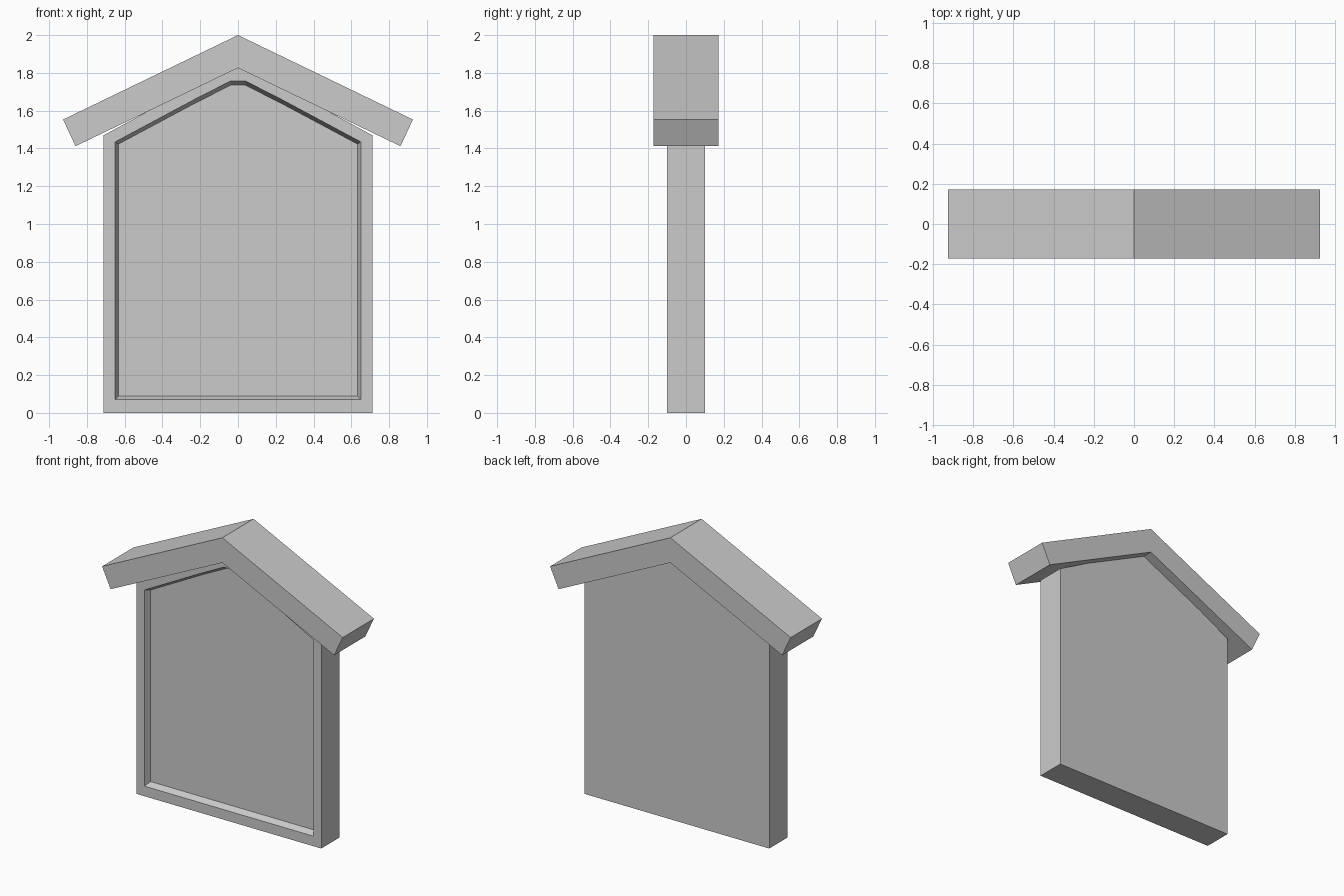
import bpy, bmesh

if "Cube" in bpy.data.objects:
    bpy.data.objects.remove(bpy.data.objects["Cube"])


def mirrored(half):
    """Close a right-hand half profile (bottom to top) with its mirror image."""
    return half + [(-x, z) for x, z in reversed(half) if x > 0]


def loft(name, rings):
    """Skin a stack of (y, profile) rings and cap both ends."""
    bm = bmesh.new()
    loops = [[bm.verts.new((x, y, z)) for x, z in prof] for y, prof in rings]
    for a, b in zip(loops, loops[1:]):
        n = len(a)
        for i in range(n):
            j = (i + 1) % n
            bm.faces.new((a[i], a[j], b[j], b[i]))
    bm.faces.new(loops[0])
    bm.faces.new(loops[-1])
    bmesh.ops.recalc_face_normals(bm, faces=bm.faces)
    mesh = bpy.data.meshes.new(name)
    bm.to_mesh(mesh)
    bm.free()
    obj = bpy.data.objects.new(name, mesh)
    bpy.context.collection.objects.link(obj)
    return obj


# Board with a shallow bevelled recess in its front
outline = mirrored([(0.711, 0), (0.711, 1.47), (0.23, 1.73), (0.04, 1.825)])
rim = mirrored([(0.65, 0.07), (0.65, 1.435), (0.23, 1.66), (0.04, 1.757)])
floor = mirrored([(0.633, 0.09), (0.633, 1.423), (0.225, 1.641), (0.038, 1.735)])
loft("board", [(0.1, outline), (-0.1, outline), (-0.1, rim), (-0.057, floor)])

# Gabled roof: chevron profile running front to back
roof = [(0, 2), (0.926, 1.553), (0.86, 1.412), (0, 1.826),
        (-0.86, 1.412), (-0.926, 1.553)]
loft("roof", [(-0.172, roof), (0.172, roof)])
